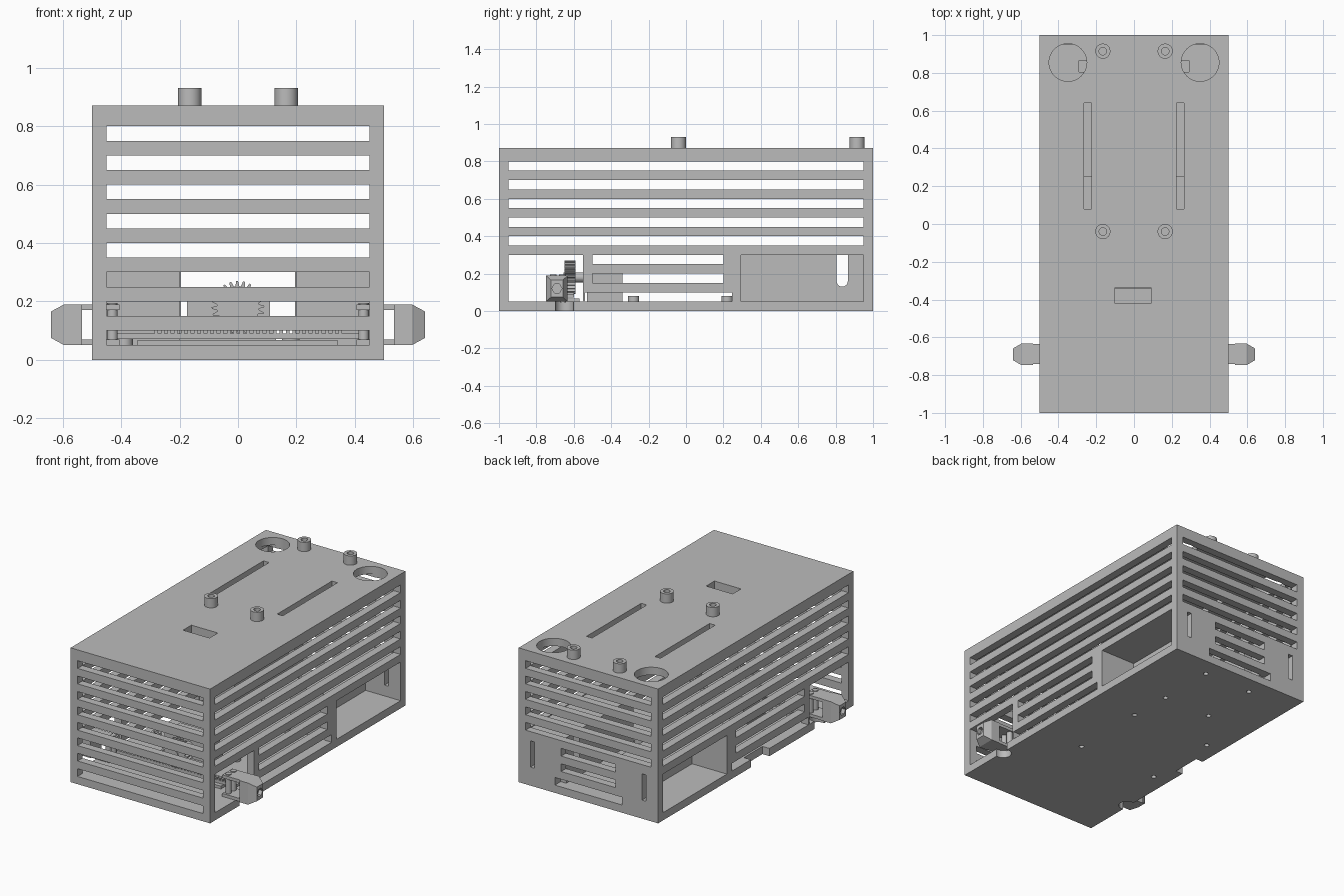
import bpy, bmesh, math
from mathutils import Matrix, Vector

if "Cube" in bpy.data.objects:
    bpy.data.objects.remove(bpy.data.objects["Cube"])

grey = bpy.data.materials.new("plain grey")
grey.use_nodes = True
GREY = (0.5, 0.5, 0.5, 1)
grey.diffuse_color = GREY
grey.node_tree.nodes["Principled BSDF"].inputs["Base Color"].default_value = GREY


def make(name, bm):
    bmesh.ops.recalc_face_normals(bm, faces=bm.faces)
    mesh = bpy.data.meshes.new(name)
    bm.to_mesh(mesh)
    bm.free()
    mesh.materials.append(grey)
    ob = bpy.data.objects.new(name, mesh)
    bpy.context.collection.objects.link(ob)
    return ob


def box(name, x, y, z):
    bm = bmesh.new()
    bmesh.ops.create_cube(bm, size=1)
    for v in bm.verts:
        v.co = [(r[0] + r[1]) / 2 + c * (r[1] - r[0]) for c, r in zip(v.co, (x, y, z))]
    return make(name, bm)


def cylinder(name, centre, radius, length, axis="Z", sides=32):
    bm = bmesh.new()
    turn = {"Z": Matrix(), "X": Matrix.Rotation(math.pi / 2, 4, "Y"),
            "Y": Matrix.Rotation(math.pi / 2, 4, "X")}[axis]
    bmesh.ops.create_cone(bm, cap_ends=True, segments=sides, radius1=radius, radius2=radius,
                          depth=length, matrix=Matrix.Translation(centre) @ turn)
    return make(name, bm)


def combine(target, other, operation="DIFFERENCE"):
    mod = target.modifiers.new("cut", "BOOLEAN")
    mod.object, mod.operation, mod.solver = other, operation, "EXACT"
    graph = bpy.context.evaluated_depsgraph_get()
    mesh = bpy.data.meshes.new_from_object(target.evaluated_get(graph))
    target.modifiers.clear()
    target.data = mesh
    bpy.data.objects.remove(other)


def cut(x, y, z):
    combine(case, box("cutter", x, y, z))


def drill(centre, radius, length, axis="Z"):
    combine(case, cylinder("cutter", centre, radius, length, axis))


def smooth(ob):
    bpy.ops.object.select_all(action="DESELECT")
    ob.select_set(True)
    bpy.context.view_layer.objects.active = ob
    bpy.ops.object.shade_smooth_by_angle(angle=math.radians(30))


def span(s, a, b):
    return tuple(sorted((s * a, s * b)))


# Hollow case with two side pocket housings
case = box("case", (-0.5, 0.5), (-1, 1), (0, 0.87))
cut((-0.45, 0.45), (-0.95, 0.95), (0.05, 0.82))
for s in (-1, 1):
    combine(case, box("housing", span(s, 0.2, 0.48), (0.25, 0.98), (0.02, 0.345)), "UNION")
    cut(span(s, 0.25, 0.55), (0.295, 0.95), (0.05, 0.30))

# Ventilation slots: front has eight rows, sides and back share the upper five
for i in range(8):
    z = (0.05 + 0.1 * i, 0.1 + 0.1 * i)
    cut((-0.45, 0.45), (-1.1, -0.94), z)
    if i >= 3:
        cut((-0.45, 0.45), (0.94, 1.1), z)
        for s in (-1, 1):
            cut(span(s, 0.44, 0.6), (-0.95, 0.95), z)
    else:
        half = 0.24 if i == 0 else 0.195
        cut((-half, half), (0.94, 1.1), z)
        y = (-0.54, 0.245) if i == 0 else (-0.5, 0.2)
        for s in (-1, 1):
            cut(span(s, 0.44, 0.6), y, z)

for s in (-1, 1):
    # Arm opening and floor relief below it
    cut(span(s, 0.44, 0.6), (-0.95, -0.55), (0.05, 0.30))
    drill((s * 0.49, -0.65, 0.02), 0.05, 0.1)
    # Cable slots in the pocket and in the back wall
    cut(span(s, 0.19, 0.29), (0.805, 0.865), (0.16, 0.36))
    drill((s * 0.24, 0.835, 0.16), 0.03, 0.1, "X")
    cut(span(s, 0.385, 0.415), (0.94, 1.1), (0.12, 0.29))
    # Roof openings
    drill((s * 0.35, 0.855, 0.85), 0.1, 0.1)
    cut(span(s, 0.225, 0.265), (0.08, 0.64), (0.8, 0.9))
    for y in (0.5, 0.88):
        drill((s * 0.17, y, 0.02), 0.015, 0.12)

# Roof window and port notch in the floor edge
cut((-0.1, 0.09), (-0.42, -0.335), (0.8, 0.9))
cut((-0.6, -0.45), (-0.14, 0.05), (-0.05, 0.08))
for x in (-0.39, 0.18):
    for y in (-0.28, 0.22):
        drill((x, y, 0), 0.015, 0.2)
smooth(case)


# Hollow posts on the roof and the floor
def post(name, x, y, z0, z1, r, hole):
    ob = cylinder(name, (x, y, (z0 + z1) / 2), r, z1 - z0)
    combine(ob, cylinder("cutter", (x, y, z1), hole, 2 * (z1 - z0) - 0.01))
    smooth(ob)


for x in (-0.165, 0.165):
    for y in (-0.04, 0.915):
        post("roof_post", x, y, 0.87, 0.93, 0.04, 0.02)
for x in (-0.39, 0.18):
    for y in (-0.28, 0.22):
        post("board_post", x, y, 0.05, 0.08, 0.03, 0.015)

# Drive motor and its mount
box("motor_mount", (-0.2, 0.13), (-0.53, -0.34), (0.05, 0.1))
box("motor_body", (-0.175, 0.11), (-0.5, -0.34), (0.1, 0.22))
cylinder("motor_shaft", (0, -0.56, 0.18), 0.027, 0.19, "Y")

# Pinion gear
TEETH = 24
bm = bmesh.new()
ring = []
for i in range(TEETH * 4):
    a = 2 * math.pi * i / (TEETH * 4)
    r = 0.09 if i % 4 < 2 else 0.072
    ring.append(bm.verts.new((r * math.cos(a), -0.65, 0.18 + r * math.sin(a))))
face = bm.faces.new(ring)
ext = bmesh.ops.extrude_face_region(bm, geom=[face])
bmesh.ops.translate(bm, vec=(0, 0.06, 0),
                    verts=[v for v in ext["geom"] if isinstance(v, bmesh.types.BMVert)])
make("pinion_gear", bm)

# Rack with teeth, riding on a guide rail
box("rack_guide", (-0.345, 0.34), (-0.66, -0.57), (0.05, 0.068))
box("rack_bar", (-0.43, 0.43), (-0.64, -0.6), (0.072, 0.09))
bm = bmesh.new()
for i in range(29):
    at = Matrix.Translation((-0.28 + i * 0.0225, -0.62, 0.093))
    bmesh.ops.create_cube(bm, size=1, matrix=at @ Matrix.Diagonal((0.012, 0.04, 0.014, 1)))
make("rack_teeth", bm)

# Side arms: forks, pins and tapered heads with a hexagonal socket
for s in (-1, 1):
    for z in ((0.05, 0.07), (0.17, 0.19)):
        box("arm_fork", span(s, 0.405, 0.54), (-0.74, -0.635), z)
    for y in (-0.71, -0.66):
        smooth(cylinder("arm_pin", (s * 0.43, y, 0.12), 0.018, 0.15))
    bm = bmesh.new()
    bmesh.ops.create_cube(bm, size=1)
    for v in bm.verts:
        v.co = Vector((s * (0.565 + v.co.x * 0.06), -0.69 + v.co.y * 0.115, 0.12 + v.co.z * 0.14))
    tip = max(bm.faces, key=lambda f: s * f.calc_center_median().x)
    new = bmesh.ops.extrude_face_region(bm, geom=[tip])
    for v in [g for g in new["geom"] if isinstance(g, bmesh.types.BMVert)]:
        v.co = Vector((s * 0.64, -0.69 + (v.co.y + 0.69) * 0.55, 0.12 + (v.co.z - 0.12) * 0.65))
    bmesh.ops.delete(bm, geom=[tip], context="FACES_ONLY")
    head = make("arm_head", bm)
    combine(head, cylinder("cutter", (s * 0.64, -0.69, 0.12), 0.027, 0.05, "X", 6))
